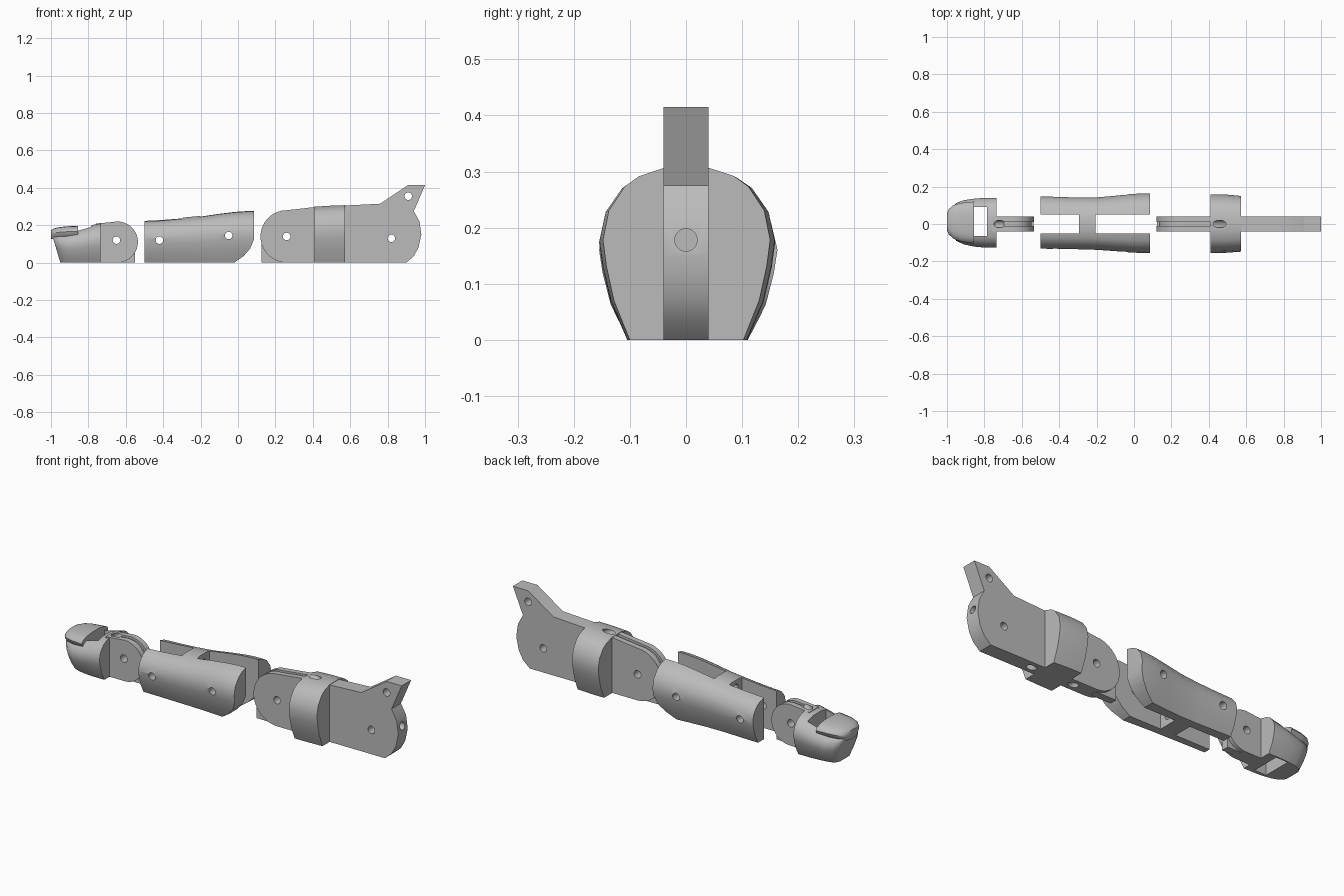
import bpy, bmesh, math
from mathutils import Matrix, Vector

if "Cube" in bpy.data.objects:
    bpy.data.objects.remove(bpy.data.objects["Cube"])

grey = bpy.data.materials.new("plain_grey")
grey.use_nodes = True
grey.diffuse_color = (0.5, 0.5, 0.5, 1)
grey.node_tree.nodes["Principled BSDF"].inputs["Base Color"].default_value = (0.5, 0.5, 0.5, 1)

# Half cross-section of a finger segment: width fraction, height fraction
SECTION = [(.68, 0), (.87, .23), (.96, .43), (1, .58), (.93, .75), (.74, .89), (.57, .95), (.26, 1)]


def make(name, bm):
    bmesh.ops.recalc_face_normals(bm, faces=bm.faces)
    mesh = bpy.data.meshes.new(name)
    bm.to_mesh(mesh)
    bm.free()
    mesh.materials.append(grey)
    ob = bpy.data.objects.new(name, mesh)
    bpy.context.collection.objects.link(ob)
    return ob


def loft(name, stations, base=0.0, lean=0.0):
    """Skin the section through stations of (x, centre y, half width, top)."""
    bm = bmesh.new()
    rings = []
    first, last = stations[0][0], stations[-1][0]
    for x, cy, hw, top in stations:
        slant = lean * ((x - first) / (last - first)) ** 2
        pts = [(w, h) for w, h in SECTION] + [(-w, h) for w, h in reversed(SECTION)]
        rings.append([bm.verts.new((x + slant * (1 - h), cy + w * hw, base + h * (top - base)))
                      for w, h in pts])
    n = len(rings[0])
    for a, b in zip(rings, rings[1:]):
        for i in range(n):
            j = (i + 1) % n
            bm.faces.new((a[i], a[j], b[j], b[i]))
    bm.faces.new(rings[0])
    bm.faces.new(rings[-1])
    return make(name, bm)


def prism(name, outline, half):
    """Extrude an x-z outline across y."""
    bm = bmesh.new()
    face = bm.faces.new([bm.verts.new((x, -half, z)) for x, z in outline])
    new = bmesh.ops.extrude_face_region(bm, geom=[face])["geom"]
    bmesh.ops.translate(bm, vec=(0, 2 * half, 0),
                        verts=[v for v in new if isinstance(v, bmesh.types.BMVert)])
    return make(name, bm)


def box(name, x0, x1, y0, y1, z0, z1):
    bm = bmesh.new()
    bmesh.ops.create_cube(bm, size=1)
    bmesh.ops.scale(bm, vec=(x1 - x0, y1 - y0, z1 - z0), verts=bm.verts)
    bmesh.ops.translate(bm, vec=((x0 + x1) / 2, (y0 + y1) / 2, (z0 + z1) / 2), verts=bm.verts)
    return make(name, bm)


def rod(centre, direction, length, radius=.02):
    bm = bmesh.new()
    turn = Vector((0, 0, 1)).rotation_difference(Vector(direction)).to_matrix().to_4x4()
    bmesh.ops.create_cone(bm, cap_ends=True, segments=24, radius1=radius, radius2=radius,
                          depth=length, matrix=Matrix.Translation(centre) @ turn)
    return make("drill", bm)


def pin(x, z):
    return rod((x, 0, z), (0, 1, 0), .6)


def combine(ob, others, operation):
    bpy.context.view_layer.objects.active = ob
    for other in others:
        mod = ob.modifiers.new("shape", "BOOLEAN")
        mod.operation, mod.solver, mod.object = operation, "EXACT", other
        bpy.ops.object.modifier_apply(modifier=mod.name)
        bpy.data.objects.remove(other)


def smooth(ob, angle=32):
    bpy.ops.object.select_all(action="DESELECT")
    ob.select_set(True)
    bpy.context.view_layer.objects.active = ob
    bpy.ops.object.shade_smooth_by_angle(angle=math.radians(angle))


def arc(cx, cz, r, start, end, steps=18):
    angles = [math.radians(start + (end - start) * i / steps) for i in range(steps + 1)]
    return [(cx + r * math.cos(a), cz + r * math.sin(a)) for a in angles]


def groove(cx, r, x_far, end):
    """Cutter for the cord groove that wraps over a round knuckle."""
    outer = [(x_far, 2 * r + .05)] + arc(cx, r, r + .05, 90, end)
    inner = arc(cx, r, r - .013, end, 90) + [(x_far, 2 * r - .013)]
    return prism("groove", outer + inner, .01)


# Fingertip shell with a slanted blunt end and a square window
tip = loft("fingertip", [(-.735, .007, .133, .212), (-.8, .007, .133, .195), (-.86, .007, .128, .178),
                         (-.92, .009, .118, .162), (-.965, .011, .102, .16), (-.99, .012, .08, .165),
                         (-1, .012, .06, .17)], lean=.05)
combine(tip, [box("window", -.855, -.785, -.065, .09, -.1, .4),
              rod((-.735, 0, .2), (.7, 0, .7), .08)], "DIFFERENCE")

# Raised nail pad
nail = loft("nail_pad", [(-.855, .008, .112, .197), (-.92, .009, .104, .194), (-.965, .011, .09, .188),
                         (-.99, .012, .068, .18), (-1, .012, .045, .172)], base=.125)

# Fingertip hinge tongue
tip_hinge = prism("fingertip_hinge", [(-.76, 0)] + arc(-.645, .11, .11, -90, 90) + [(-.76, .208)], .04)
combine(tip_hinge, [box("stop", -.64, -.55, -.02, .02, 0, .1)], "UNION")
combine(tip_hinge, [groove(-.645, .11, -.72, -10), pin(-.65, .12),
                    rod((-.72, 0, .21), (.7, 0, .7), .1)], "DIFFERENCE")

# Middle segment: two cheeks joined by a web
middle = loft("middle_segment", [(-.5, .008, .14, .225), (-.4, .006, .139, .231), (-.3, .003, .138, .24),
                                 (-.2, .002, .14, .25), (-.1, .003, .148, .264), (-.02, .004, .156, .273),
                                 (.04, .004, .159, .277), (.085, .004, .159, .277)])
heel = [(-.03, -.05), (-.02, 0), (.03, .035), (.065, .075), (.086, .125), (.2, .125), (.2, -.05)]
combine(middle, [box("tip_slot", -.6, -.295, -.052, .052, -.1, .5),
                 box("base_slot", -.205, .2, -.052, .052, -.1, .5),
                 prism("heel", heel, .4), pin(-.42, .12), pin(-.05, .145),
                 rod((-.25, 0, .2), (1, 0, 0), .2),
                 rod((-.25, 0, .05), (1, 0, 0), .2)], "DIFFERENCE")

# Base segment: long plate with round knuckle and upswept horn
plate = arc(.26, .14, .14, 90, 270) + [(.9, 0), (.94, .035), (.965, .08), (.98, .15), (.97, .22), (.94, .275),
                                       (1, .415), (.91, .415), (.76, .315), (.57, .305), (.41, .297)]
base = prism("base_plate", plate, .04)
combine(base, [box("stop", .125, .25, -.02, .02, 0, .14)], "UNION")
combine(base, [groove(.26, .14, .45, 190), pin(.26, .14), pin(.82, .13), pin(.91, .355),
               rod((.95, 0, .178), (1, 0, 0), .2), rod((.46, 0, .3), (-.85, 0, .5), .12),
               rod((.62, 0, 0), (.7, 0, .7), .1), rod((.37, 0, 0), (-.7, 0, .7), .1)], "DIFFERENCE")

# Padded collar around the base plate
collar = loft("base_collar", [(.41, .002, .157, .299), (.49, .002, .156, .304), (.572, .001, .149, .307)])
combine(collar, [rod((.46, 0, .3), (-.85, 0, .5), .12)], "DIFFERENCE")

for part in (tip, nail, tip_hinge, middle, base, collar):
    smooth(part)
